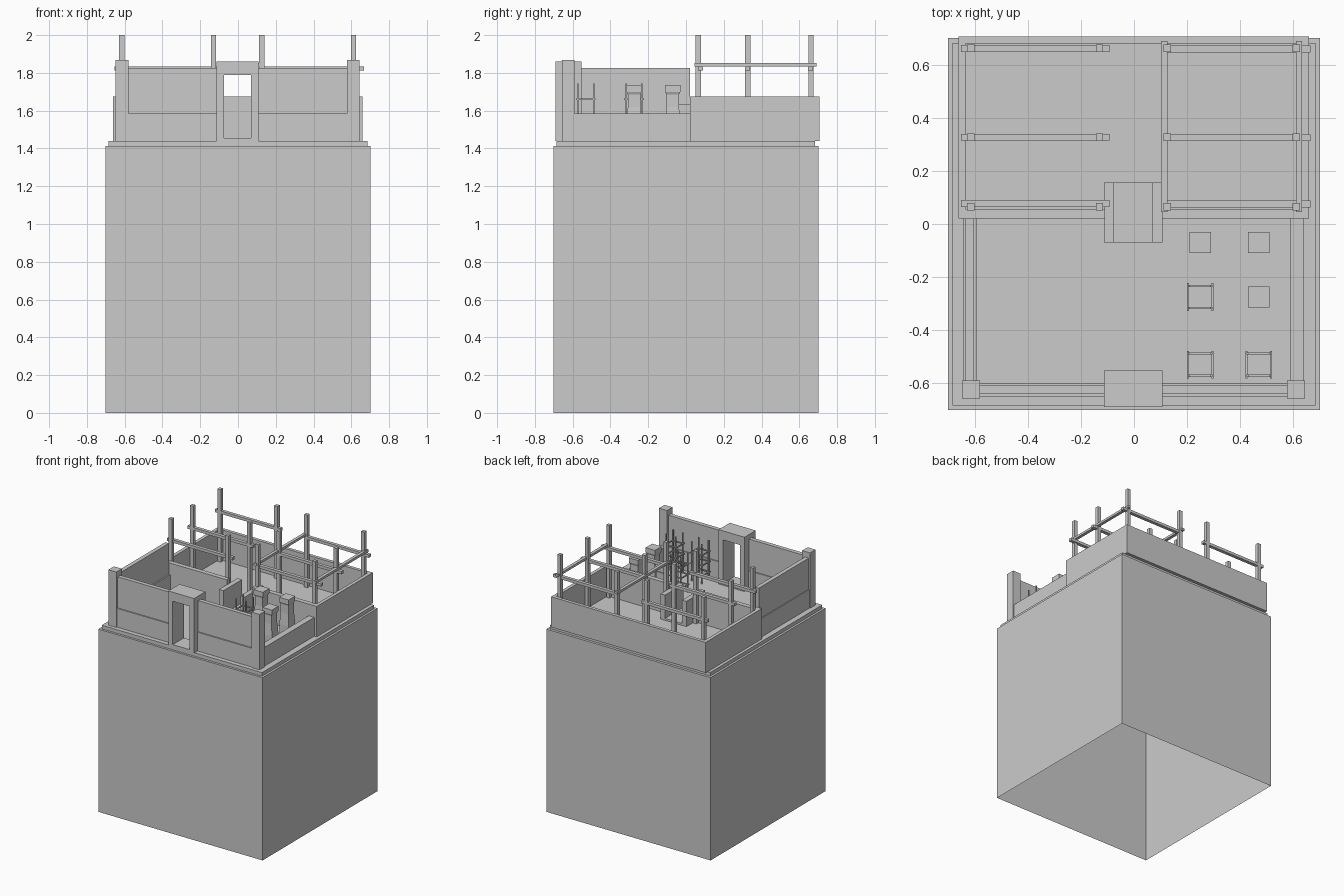
import bpy, bmesh

if "Cube" in bpy.data.objects:
    bpy.data.objects.remove(bpy.data.objects["Cube"])


def box(name, x0, x1, y0, y1, z0, z1, open_bottom=False):
    bm = bmesh.new()
    bmesh.ops.create_cube(bm, size=1)
    for v in bm.verts:
        v.co.x = x1 if v.co.x > 0 else x0
        v.co.y = y1 if v.co.y > 0 else y0
        v.co.z = z1 if v.co.z > 0 else z0
    if open_bottom:
        low = [f for f in bm.faces if f.calc_center_median().z < z0 + 1e-4]
        bmesh.ops.delete(bm, geom=low, context='FACES')
    me = bpy.data.meshes.new(name)
    bm.to_mesh(me)
    bm.free()
    ob = bpy.data.objects.new(name, me)
    bpy.context.collection.objects.link(ob)
    return ob


def square_column(name, cx, cy, profile):
    # square cross-section stacked along z: profile of (half width, z)
    bm = bmesh.new()
    rings = [[bm.verts.new((cx + sx * h, cy + sy * h, z))
              for sx, sy in ((-1, -1), (1, -1), (1, 1), (-1, 1))] for h, z in profile]
    for a, b in zip(rings, rings[1:]):
        for i in range(4):
            j = (i + 1) % 4
            bm.faces.new((a[i], a[j], b[j], b[i]))
    bm.faces.new(rings[0][::-1])
    bm.faces.new(rings[-1])
    me = bpy.data.meshes.new(name)
    bm.to_mesh(me)
    bm.free()
    bpy.context.collection.objects.link(bpy.data.objects.new(name, me))


FLOOR = 1.44

# hollow base block, open underneath, with a stepped floor slab
box("base_block", -.702, .702, -.702, .702, 0, 1.412, open_bottom=True)
box("floor_slab", -.685, .685, -.685, .682, 1.41, FLOOR)

# low walls of the back room
box("back_wall", -.662, .659, .68, .706, FLOOR, 1.675)
box("back_room_left_wall", -.662, -.635, .02, .68, FLOOR, 1.675)
box("back_room_right_wall", .632, .659, .02, .68, FLOOR, 1.675)
box("divider_wall_left", -.635, -.11, .02, .056, FLOOR, 1.675)
box("divider_wall_right", .105, .632, .02, .056, FLOOR, 1.675)

# inner doorway: two jambs on a threshold
box("inner_threshold", -.113, .108, -.07, .156, FLOOR, 1.455)
box("inner_jamb_left", -.113, -.075, -.07, .156, 1.455, 1.635)
box("inner_jamb_right", .07, .108, -.07, .156, 1.455, 1.635)

# front gate
box("gate_threshold", -.113, .108, -.69, -.553, FLOOR, 1.455)
box("gate_jamb_left", -.113, -.075, -.69, -.553, FLOOR, 1.79)
box("gate_jamb_right", .07, .108, -.69, -.553, FLOOR, 1.79)
box("gate_lintel", -.113, .108, -.69, -.553, 1.79, 1.86)

# front walls (thick plinth, thin upper part) and corner pillars
for side, x0, x1, px in (("left", -.6, -.1, -.614), ("right", .1, .6, .61)):
    box("front_plinth_" + side, x0, x1, -.65, -.6, FLOOR, 1.585)
    box("front_wall_" + side, x0, x1, -.64, -.608, 1.585, 1.825)
    box("corner_pillar_" + side, px - .034, px + .034, -.657, -.59, FLOOR, 1.868)

# courtyard side walls: full height left, plinth only right
box("side_plinth_left", -.642, -.593, -.6, .02, FLOOR, 1.585)
box("side_wall_left", -.636, -.604, -.6, .02, 1.585, 1.825)
box("side_plinth_right", .59, .638, -.6, .02, FLOOR, 1.585)

# timber posts
for x in (-.615, -.13, .125, .612):
    for y in (.065, .327, .662):
        box("timber_post", x - .014, x + .014, y - .014, y + .014, FLOOR, 2.0)

# timber rails
for y in (.078, .327, .662):
    box("cross_rail_left", -.653, -.092, y - .013, y + .013, 1.813, 1.835)
    box("cross_rail_right", .126, .666, y - .015, y + .011, 1.813, 1.835)
for x in (.114, .622):
    box("long_rail", x - .012, x + .012, .045, .69, 1.835, 1.853)

# finished square columns
for x, y in ((.25, -.07), (.47, -.07), (.47, -.275)):
    square_column("courtyard_column", x, y, [
        (.04, FLOOR), (.04, 1.53), (.033, 1.62), (.033, 1.685), (.04, 1.70), (.04, 1.735)])

# bare reinforcement cages of the unfinished columns
R = .004
for x, y in ((.25, -.275), (.25, -.53), (.47, -.53)):
    for sx in (-1, 1):
        for sy in (-1, 1):
            cx, cy = x + sx * .042, y + sy * .042
            box("cage_rod", cx - R, cx + R, cy - R, cy + R, FLOOR, 1.745)
    for z in (1.50, 1.58, 1.66):
        for s in (-1, 1):
            c = x + s * .046
            box("cage_tie", c - R, c + R, y - .052, y + .052, z - R, z + R)
            c = y + s * .042
            box("cage_tie", x - .046, x + .046, c - R, c + R, z - R, z + R)
